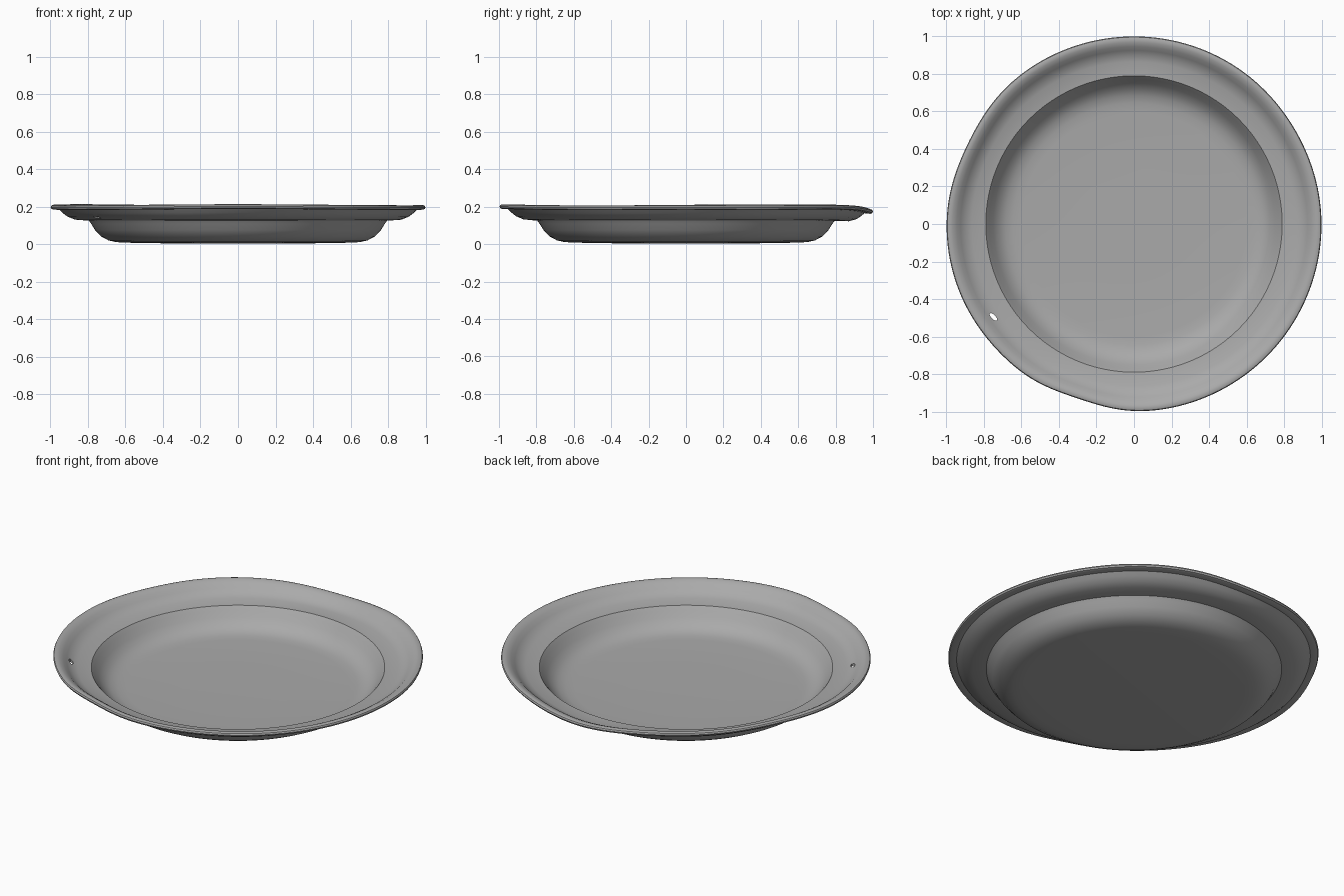
import bpy, bmesh, math
from mathutils import Vector

cube = bpy.data.objects.get("Cube")
if cube:
    bpy.data.objects.remove(cube)

SEGMENTS = 160

# One grey metal for the whole dish
metal = bpy.data.materials.new("dull grey metal")
grey = (0.4, 0.4, 0.4, 1)
metal.use_nodes = True
metal.diffuse_color = grey
metal.node_tree.nodes["Principled BSDF"].inputs["Base Color"].default_value = grey

# Radius and height, from the underside centre out to the lip and back inside
underside = [(0.3, 0.003), (0.6, 0.008), (0.65, 0.011), (0.69, 0.02), (0.73, 0.041),
             (0.762, 0.075), (0.782, 0.108), (0.795, 0.125), (0.87, 0.131),
             (0.91, 0.147), (0.935, 0.166), (0.955, 0.185)]
lip = [(0.985, 0.185), (0.996, 0.189), (1.0, 0.198), (0.996, 0.206), (0.985, 0.21),
       (0.968, 0.207)]
inside = [(0.945, 0.195), (0.925, 0.176), (0.9, 0.157), (0.865, 0.144), (0.79, 0.136),
          (0.772, 0.114), (0.75, 0.083), (0.72, 0.052), (0.685, 0.032),
          (0.645, 0.023), (0.6, 0.02), (0.3, 0.015)]


def bump(angle, centre, width):
    """Smooth local weight around a direction given in degrees."""
    d = (math.degrees(angle) - centre + 180) % 360 - 180
    return math.exp(-(d / width) ** 2)


def dented(r, z, angle):
    """Hand-worn rim: slight dents in outline and a wavy height."""
    w = min(1, max(0, (r - 0.8) / 0.18))
    dr = -0.022 * bump(angle, 252, 13) - 0.016 * bump(angle, 154, 16)
    dr -= 0.008 * bump(angle, 225, 18) + 0.005 * bump(angle, 30, 20)
    dz = 0.003 * math.sin(3 * angle) - 0.02 * bump(angle, 90, 18)
    dz -= 0.006 * bump(angle, 25, 20)
    r += dr * w
    return Vector((r * math.cos(angle), r * math.sin(angle), z + dz * w))


# Dish: a closed revolved skin with a rolled lip
bm = bmesh.new()
rings = []
for r, z in underside + lip + inside:
    rings.append([bm.verts.new(dented(r, z, math.tau * i / SEGMENTS))
                  for i in range(SEGMENTS)])
for low, high in zip(rings, rings[1:]):
    for i in range(SEGMENTS):
        j = (i + 1) % SEGMENTS
        bm.faces.new((low[i], low[j], high[j], high[i]))
bm.faces.new(rings[0][::-1])
bm.faces.new(rings[-1])
bmesh.ops.recalc_face_normals(bm, faces=bm.faces)
mesh = bpy.data.meshes.new("dish")
bm.to_mesh(mesh)
bm.free()
mesh.materials.append(metal)
dish = bpy.data.objects.new("dish", mesh)
bpy.context.collection.objects.link(dish)

# Hanging hole: a small oval cut through the rim
bpy.ops.mesh.primitive_cylinder_add(vertices=16, radius=1, depth=1,
                                    location=(-0.75, -0.495, 0.15),
                                    rotation=(0, 0, math.radians(-45)))
cutter = bpy.context.object
cutter.name = "hole_cutter"
cutter.scale = (0.026, 0.011, 0.3)
cutter.hide_render = True
cut = dish.modifiers.new("hanging_hole", "BOOLEAN")
cut.operation = "DIFFERENCE"
cut.solver = "EXACT"
cut.object = cutter
bpy.ops.object.select_all(action="DESELECT")
dish.select_set(True)
bpy.context.view_layer.objects.active = dish
bpy.ops.object.modifier_apply(modifier=cut.name)
bpy.data.objects.remove(cutter)

bpy.ops.object.shade_smooth_by_angle(angle=math.radians(35))
